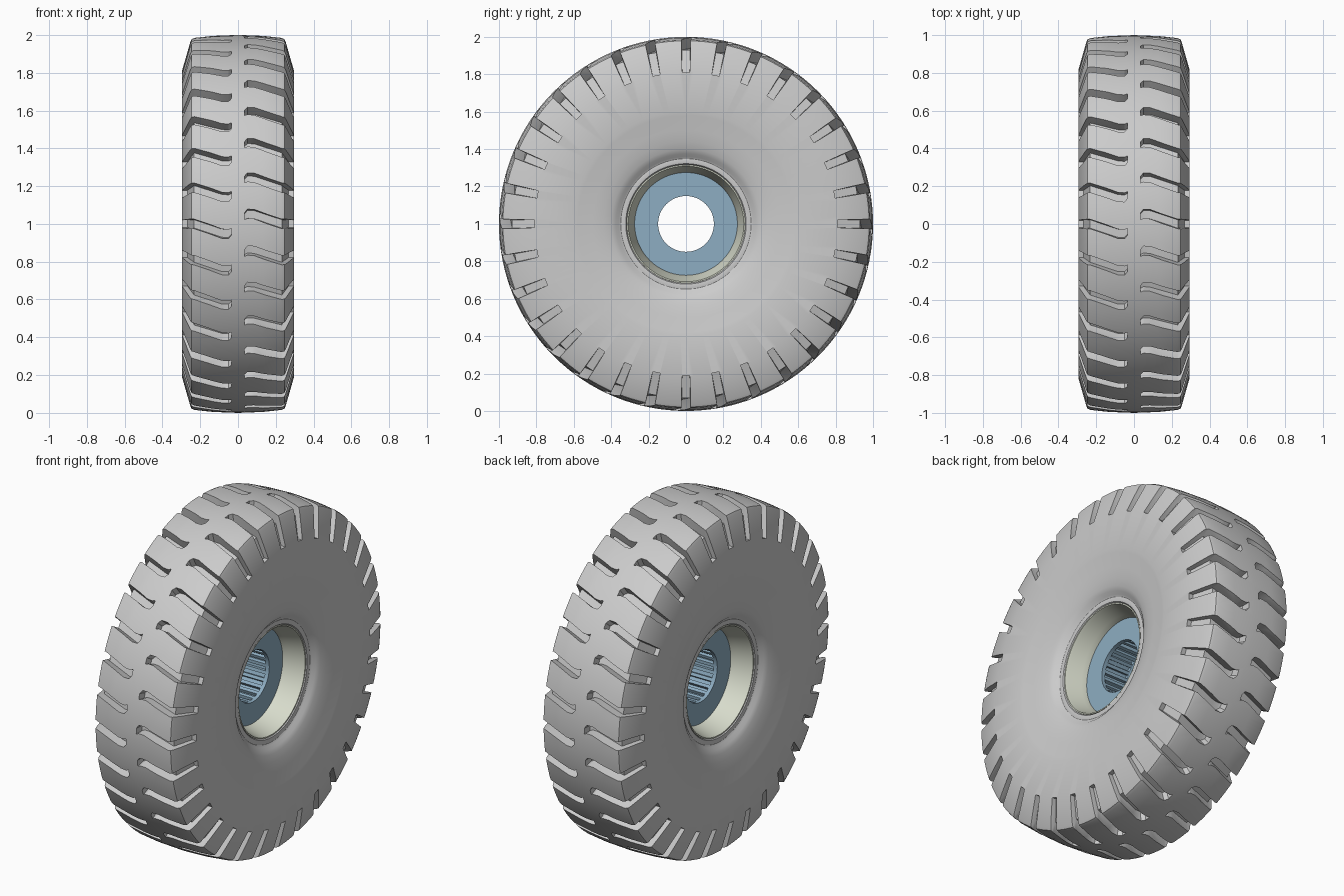
import bpy, bmesh
from math import sin, cos, radians, tau

if "Cube" in bpy.data.objects:
    bpy.data.objects.remove(bpy.data.objects["Cube"])

AXLE_Z = 1.0


def polar(x, r, a):
    """Point at radius r and angle a around the axle (angle 0 = front)."""
    return (x, -r * cos(a), AXLE_Z + r * sin(a))


def material(name, rgb):
    m = bpy.data.materials.new(name)
    m.diffuse_color = (*rgb, 1)
    m.use_nodes = True
    m.node_tree.nodes["Principled BSDF"].inputs["Base Color"].default_value = m.diffuse_color
    return m


def finish(bm, name, mat=None):
    bmesh.ops.recalc_face_normals(bm, faces=bm.faces)
    me = bpy.data.meshes.new(name)
    bm.to_mesh(me)
    bm.free()
    ob = bpy.data.objects.new(name, me)
    bpy.context.collection.objects.link(ob)
    if mat:
        me.materials.append(mat)
    return ob


def smooth(ob, angle=25):
    bpy.ops.object.select_all(action='DESELECT')
    ob.select_set(True)
    bpy.context.view_layer.objects.active = ob
    bpy.ops.object.shade_smooth_by_angle(angle=radians(angle))


def lathe(name, profile, seg, mat=None):
    """Revolve a closed (x, r) profile around the axle."""
    bm = bmesh.new()
    rings = [[bm.verts.new(polar(x, r, tau * i / seg)) for x, r in profile]
             for i in range(seg)]
    n = len(profile)
    for i in range(seg):
        a, b = rings[i], rings[(i + 1) % seg]
        for j in range(n):
            k = (j + 1) % n
            bm.faces.new((a[j], a[k], b[k], b[j]))
    return finish(bm, name, mat)


def mirrored(half):
    """Complete a half profile running from +x side inwards to x = 0."""
    return half + [(-x, r) for x, r in reversed(half) if x > 0]


blue = material("hub_blue", (0.27, 0.42, 0.54))
cream = material("rim_cream", (0.68, 0.71, 0.60))

# Tyre body: bead, dished sidewall, shoulder chamfer, crowned tread
tyre = lathe("tyre", mirrored([
    (0.215, 0.315), (0.226, 0.322), (0.228, 0.335), (0.226, 0.348), (0.232, 0.36),
    (0.247, 0.375), (0.258, 0.40), (0.270, 0.44), (0.281, 0.50),
    (0.291, 0.58), (0.295, 0.60), (0.295, 0.815),
    (0.252, 0.965), (0.245, 0.979), (0.23, 0.985), (0.13, 0.995), (0.0, 1.0)]), 128)

# Tread groove cutters: (x, floor radius, angle, half width) in degrees
PATH = [(0.034, 0.945, 2.3, 0.9), (0.05, 0.94, 3.1, 1.25), (0.085, 0.94, 3.0, 1.3),
        (0.232, 0.93, 0.0, 1.35), (0.268, 0.81, 0.0, 1.4), (0.33, 0.81, 0.0, 1.4)]
COUNT = 32
bm = bmesh.new()
for side in (1, -1):
    for k in range(COUNT):
        base = 360 * k / COUNT
        secs = []
        for x, r, a, w in PATH:
            corners = [(r, -w), (r, w), (1.06, w * 1.2), (1.06, -w * 1.2)]
            secs.append([bm.verts.new(polar(side * x, rr, radians(base + side * (a + d))))
                         for rr, d in corners])
        for s, t in zip(secs, secs[1:]):
            for j in range(4):
                m = (j + 1) % 4
                bm.faces.new((s[j], s[m], t[m], t[j]))
        bm.faces.new(secs[0])
        bm.faces.new(secs[-1])
bmesh.ops.triangulate(bm, faces=bm.faces)
cutter = finish(bm, "groove_cutter")
cutter.hide_render = True

mod = tyre.modifiers.new("grooves", 'BOOLEAN')
mod.operation = 'DIFFERENCE'
mod.solver = 'EXACT'
mod.object = cutter
bpy.context.view_layer.objects.active = tyre
bpy.ops.object.modifier_apply(modifier=mod.name)
bpy.data.objects.remove(cutter)
smooth(tyre)

# Rim: cream tapered ring lining the bead
smooth(lathe("rim", mirrored([
    (0.09, 0.274), (0.105, 0.275), (0.13, 0.283), (0.205, 0.303),
    (0.222, 0.309), (0.222, 0.316), (0.20, 0.317)]), 96, cream))

# Hub: two flat faces joined by a recessed sleeve
smooth(lathe("hub", mirrored([
    (0.075, 0.172), (0.075, 0.152), (0.08, 0.149), (0.10, 0.149), (0.10, 0.276)]), 96, blue))

# Bars lining the hub bore
bm = bmesh.new()
BARS = 24
for k in range(BARS):
    c = tau * k / BARS
    ends = []
    for x in (-0.078, 0.078):
        ends.append([bm.verts.new(polar(x, r, c + d)) for r, d in
                     ((0.175, -0.075), (0.151, -0.06), (0.151, 0.06), (0.175, 0.075))])
    p, q = ends
    for j in range(4):
        m = (j + 1) % 4
        bm.faces.new((p[j], p[m], q[m], q[j]))
    bm.faces.new(p)
    bm.faces.new(q)
finish(bm, "hub_bars", blue)
